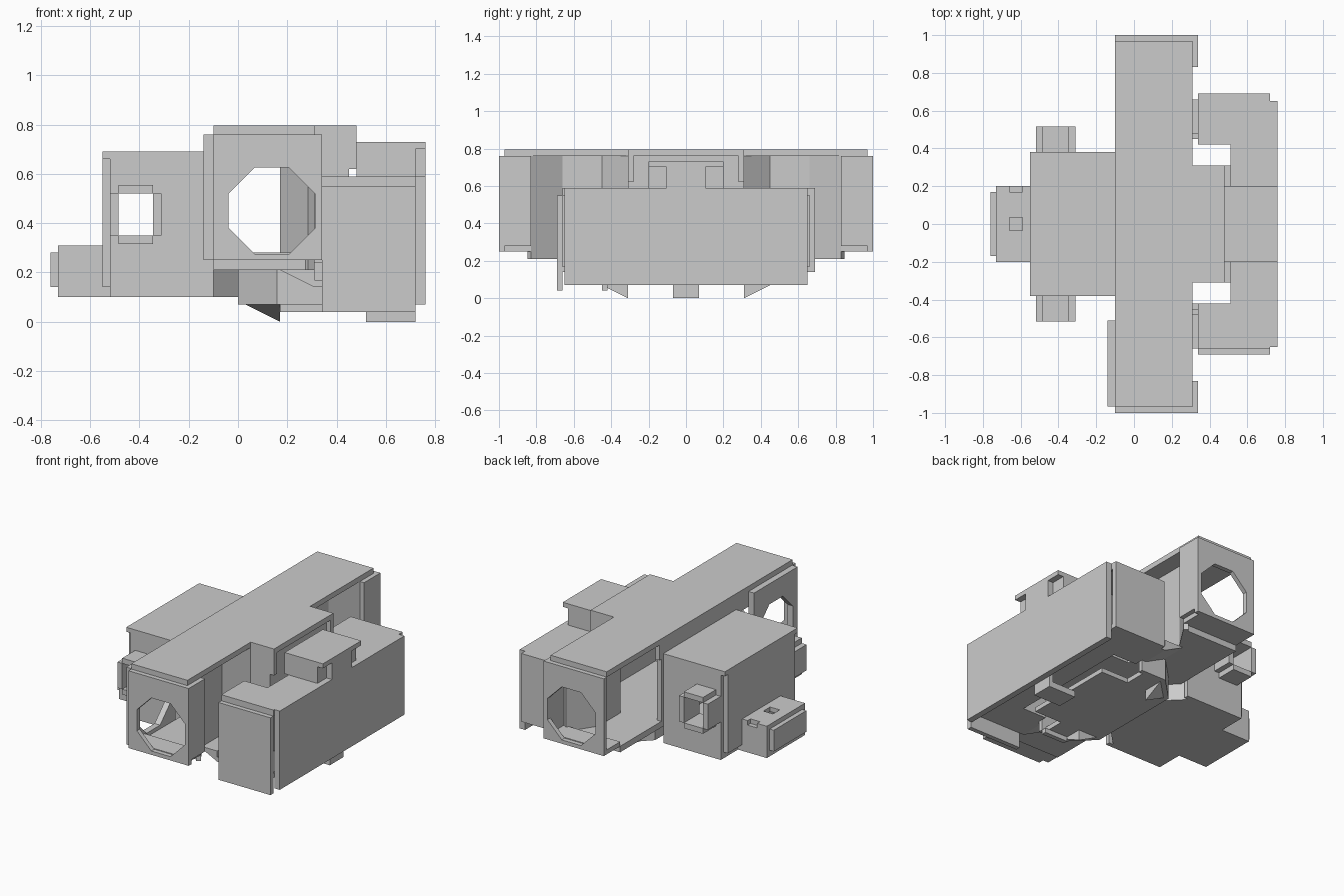
import bpy, bmesh
from mathutils import Vector

cube = bpy.data.objects.get("Cube")
if cube:
    bpy.data.objects.remove(cube, do_unlink=True)


def add_object(name, bm):
    bmesh.ops.recalc_face_normals(bm, faces=bm.faces)
    for f in bm.faces:
        f.smooth = False
    mesh = bpy.data.meshes.new(name)
    bm.to_mesh(mesh)
    bm.free()
    ob = bpy.data.objects.new(name, mesh)
    bpy.context.collection.objects.link(ob)
    return ob


def box(name, x, y, z):
    """Box from three (low, high) ranges."""
    bm = bmesh.new()
    bmesh.ops.create_cube(bm, size=1)
    for v in bm.verts:
        v.co = Vector([(a + b) / 2 + c * (b - a) for c, (a, b) in zip(v.co, (x, y, z))])
    add_object(name, bm)


def pair(name, x, y, z):
    """The same box on both sides of y = 0."""
    box(name + "_back", x, y, z)
    box(name + "_front", x, (-y[1], -y[0]), z)


def plate(name, axis, span, *loops):
    """Flat plate from an outline and optional hole outlines, thick along axis."""
    cu = bpy.data.curves.new(name, 'CURVE')
    cu.dimensions = '2D'
    cu.fill_mode = 'BOTH'
    cu.extrude = (span[1] - span[0]) / 2
    for loop in loops:
        sp = cu.splines.new('POLY')
        sp.points.add(len(loop) - 1)
        for p, (u, v) in zip(sp.points, loop):
            p.co = (u, v, 0, 1)
        sp.use_cyclic_u = True
    tmp = bpy.data.objects.new(name, cu)
    bpy.context.collection.objects.link(tmp)
    deps = bpy.context.evaluated_depsgraph_get()
    mesh = bpy.data.meshes.new_from_object(tmp.evaluated_get(deps))
    bm = bmesh.new()
    bm.from_mesh(mesh)
    bpy.data.objects.remove(tmp, do_unlink=True)
    bpy.data.curves.remove(cu)
    bpy.data.meshes.remove(mesh)
    mid = sum(span) / 2
    for v in bm.verts:
        u, w, d = v.co
        d += mid
        v.co = {'x': (d, u, w), 'y': (u, d, w), 'z': (u, w, d)}[axis]
    bmesh.ops.remove_doubles(bm, verts=bm.verts, dist=0.0005)
    add_object(name, bm)


def plate_pair(name, span, *loops):
    """The same y-facing plate on both sides of y = 0."""
    plate(name + "_back", 'y', span, *loops)
    plate(name + "_front", 'y', (-span[1], -span[0]), *loops)


def rect(u, v):
    return [(u[0], v[0]), (u[1], v[0]), (u[1], v[1]), (u[0], v[1])]


def octagon(u, v=0.45, r=0.175, c=0.07):
    return [(u + a * r, v + b * c) if k else (u + a * c, v + b * r)
            for a, b, k in ((1, -1, 1), (1, 1, 1), (1, 1, 0), (-1, 1, 0),
                            (-1, 1, 1), (-1, -1, 1), (-1, -1, 0), (1, -1, 0))]


def sym(pts):
    """Extend a path across y = 0 with its mirror image."""
    return pts + [(x, -y) for x, y in reversed(pts)]


def wall(name, path, z, side, t=0.03):
    """Upright wall along a plan path, thickened to one side."""
    bm = bmesh.new()
    low = [bm.verts.new((x, y, z[0])) for x, y in path]
    high = [bm.verts.new((x, y, z[1])) for x, y in path]
    for i in range(len(path) - 1):
        bm.faces.new((low[i], low[i + 1], high[i + 1], high[i]))
    mesh = bpy.data.meshes.new(name)
    bm.to_mesh(mesh)
    bm.free()
    ob = bpy.data.objects.new(name, mesh)
    bpy.context.collection.objects.link(ob)
    mod = ob.modifiers.new("thickness", 'SOLIDIFY')
    mod.thickness = t
    mod.offset = side
    mod.use_even_offset = True


# Long cross hall: roof, floor, recessed +x wall, corner posts
recess = [(0.31, 0.83), (0.20, 0.66), (0.20, 0.45), (0.31, 0.31), (0.45, 0.31)]
plate("hall_roof", 'z', (0.76, 0.795),
      sym([(-0.10, 0.97), (0.31, 0.97), (0.31, 0.31), (0.48, 0.31)]))
plate("hall_floor", 'z', (0.21, 0.25), sym([(-0.10, 0.83)] + recess))
pair("hall_end_floor", (-0.10, 0.31), (0.83, 0.97), (0.25, 0.28))
wall("hall_recess_wall", sym(recess), (0.21, 0.76), 1)
pair("hall_post", (0.45, 0.48), (0.28, 0.31), (0.62, 0.76))

# Hall ends with octagonal openings and wrapped corners
plate_pair("hall_end", (0.97, 1.0), rect((-0.10, 0.34), (0.25, 0.76)), octagon(0.137))
pair("hall_corner", (0.31, 0.34), (0.83, 0.97), (0.28, 0.76))

# Hall -x side: one panel with an octagonal opening, one open bay
plate("hall_side_panel", 'x', (-0.14, -0.10),
      rect((-0.965, -0.51), (0.25, 0.76)), octagon(-0.74))
box("hall_upper_band", (-0.10, -0.07), (-0.51, 0.42), (0.66, 0.76))
pair("hall_jamb", (-0.10, -0.07), (0.35, 0.40), (0.21, 0.76))

# Left room with side windows
window = rect((-0.485, -0.345), (0.35, 0.52))
box("left_room_roof", (-0.55, -0.10), (-0.38, 0.38), (0.66, 0.69))
box("left_room_end", (-0.55, -0.52), (-0.35, 0.35), (0.14, 0.66))
plate_pair("left_room_side", (0.35, 0.38), rect((-0.52, -0.10), (0.10, 0.66)), window)
plate("left_room_floor", 'z', (0.10, 0.14),
      sym([(-0.52, 0.36), (-0.14, 0.36), (0.03, 0.19)]))
wall("left_room_inner_wall", sym([(-0.14, 0.36), (0.03, 0.19)]), (0.12, 0.23), 1)

# Window surrounds
pair("window_left_jamb", (-0.52, -0.485), (0.38, 0.515), (0.35, 0.52))
pair("window_right_jamb", (-0.345, -0.31), (0.38, 0.515), (0.35, 0.52))
pair("window_head", (-0.485, -0.345), (0.38, 0.515), (0.52, 0.555))
pair("window_sill", (-0.485, -0.345), (0.38, 0.515), (0.315, 0.35))

# Small porch
plate("porch_roof", 'z', (0.28, 0.31),
      [(-0.55, -0.20), (-0.55, 0.20), (-0.59, 0.20), (-0.59, 0.17),
       (-0.66, 0.17), (-0.66, 0.20), (-0.73, 0.20), (-0.73, -0.20)],
      rect((-0.66, -0.59), (-0.035, 0.035)))
box("porch_floor", (-0.73, -0.52), (-0.20, 0.20), (0.10, 0.14))
box("porch_end", (-0.76, -0.72), (-0.17, 0.17), (0.14, 0.28))
pair("porch_side", (-0.73, -0.55), (0.17, 0.20), (0.14, 0.28))

# Right room
plate("right_room_roof", 'z', (0.55, 0.59),
      sym([(0.72, 0.66), (0.34, 0.66), (0.34, 0.45), (0.51, 0.45)]))
box("right_room_front", (0.72, 0.76), (-0.65, 0.65), (0.07, 0.55))
box("right_room_front_lip", (0.72, 0.76), (-0.65, 0.65), (0.55, 0.59))
box("right_room_end_back", (0.34, 0.72), (0.66, 0.69), (0.14, 0.59))
box("right_room_end_front", (0.34, 0.72), (-0.69, -0.66), (0.04, 0.55))
pair("right_room_rear", (0.34, 0.37), (0.45, 0.66), (0.14, 0.55))
pair("right_room_return", (0.34, 0.51), (0.42, 0.45), (0.14, 0.59))
wall("right_room_inner", [(0.51, 0.42), (0.51, -0.42)], (0.14, 0.55), -1)
plate("right_room_floor", 'z', (0.14, 0.17),
      sym([(0.72, 0.66), (0.31, 0.66), (0.31, 0.45), (0.51, 0.45)]))
plate_pair("right_room_ramp", (0.45, 0.66), [(0.17, 0.21), (0.31, 0.14), (0.31, 0.21)])

# Raised roof box with a T-shaped front
box("roof_box", (0.48, 0.72), (-0.20, 0.20), (0.59, 0.73))
box("roof_box_front_cap", (0.72, 0.76), (-0.20, 0.20), (0.70, 0.73))
box("roof_box_front_stem", (0.72, 0.76), (-0.105, 0.105), (0.59, 0.70))

# Underbody
corner = [(0.34, 0.45), (0.17, 0.45), (0.03, 0.31)]
wall("underbody_wall", sym(corner), (0.07, 0.24), 1)
plate("underbody_floor", 'z', (0.07, 0.10),
      sym([(0.51, 0.31), (0.31, 0.31), (0.31, 0.45)] + corner[1:]))
box("underbody_skirt", (0.17, 0.34), (-0.45, -0.42), (0.04, 0.07))
for side, s in (("back", 1), ("front", -1)):
    bm = bmesh.new()
    for p in ((0.03, 0.31, 0.07), (0.17, 0.45, 0.07), (0.17, 0.31, 0.0), (0.17, 0.31, 0.07)):
        bm.verts.new((p[0], p[1] * s, p[2]))
    bmesh.ops.convex_hull(bm, input=bm.verts)
    add_object("underbody_fin_" + side, bm)
box("underbody_foot", (0.52, 0.72), (-0.07, 0.07), (0.0, 0.04))
box("underbody_foot_post", (0.69, 0.72), (-0.07, 0.07), (0.04, 0.14))
